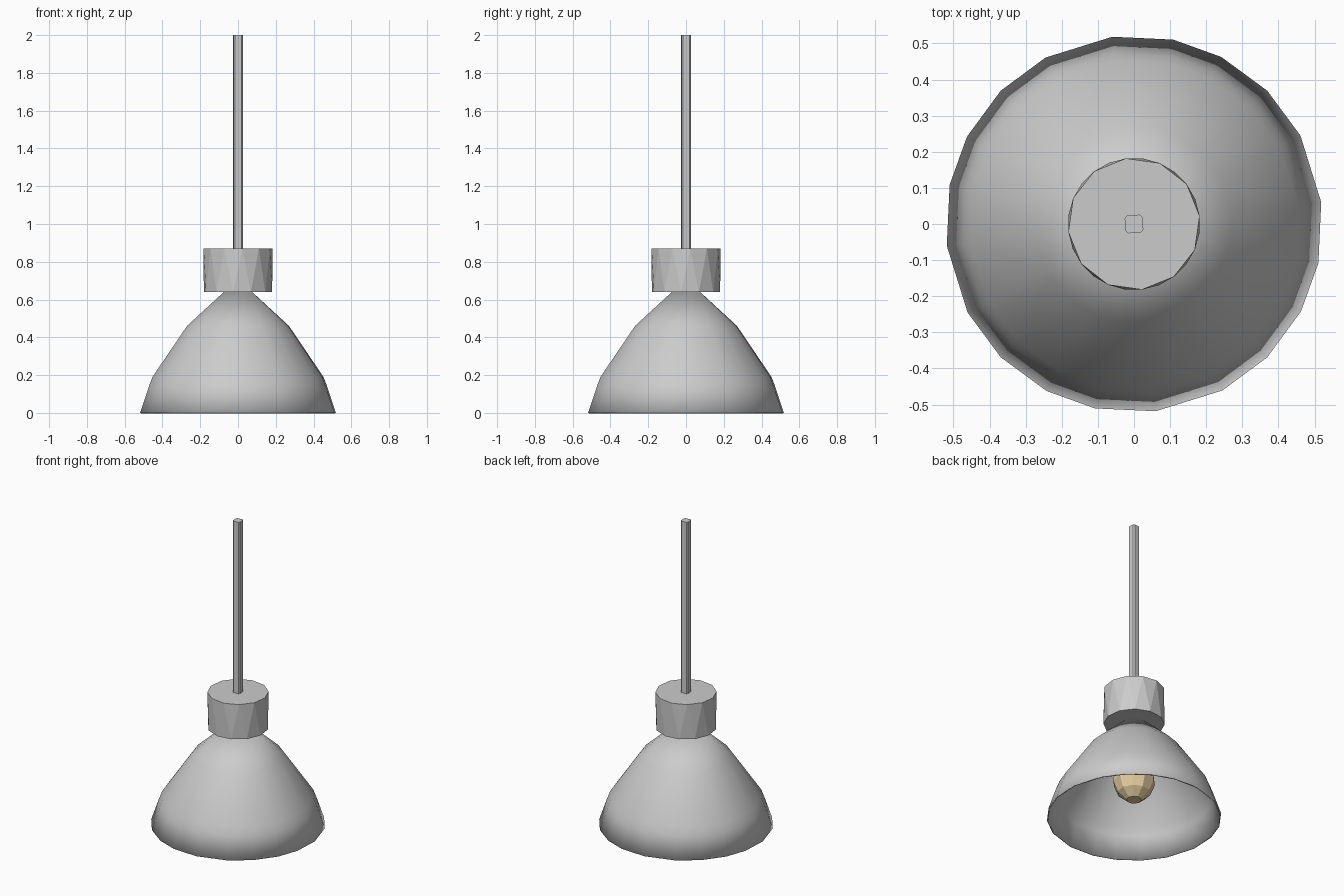
import bpy, bmesh
from math import cos, sin, radians

if "Cube" in bpy.data.objects:
    bpy.data.objects.remove(bpy.data.objects["Cube"])


def lathe(name, rings, cap_bottom=True, cap_top=True, smooth=False):
    """Skin a stack of rings; each ring is (radius, z, list of angles)."""
    bm = bmesh.new()
    loops = [[bm.verts.new((r * cos(radians(a)), r * sin(radians(a)), z)) for a in angles]
             for r, z, angles in rings]
    n = len(loops[0])
    for k in range(len(loops) - 1):
        lo, hi = loops[k], loops[k + 1]
        twisted = rings[k][2] != rings[k + 1][2]
        for i in range(n):
            j = (i + 1) % n
            if twisted:
                bm.faces.new((lo[i], lo[j], hi[i]))
                bm.faces.new((lo[j], hi[j], hi[i]))
            else:
                bm.faces.new((lo[i], lo[j], hi[j], hi[i]))
    if cap_bottom:
        bm.faces.new(loops[0][::-1])
    if cap_top:
        bm.faces.new(loops[-1])
    for f in bm.faces:
        f.smooth = smooth
    mesh = bpy.data.meshes.new(name)
    bm.to_mesh(mesh)
    bm.free()
    obj = bpy.data.objects.new(name, mesh)
    bpy.context.collection.objects.link(obj)
    return obj


def even(n, start=0.0):
    return [start + 360 * i / n for i in range(n)]


# Bell shade: thin smooth shell, 20 sides in four equal quarters
quarter = [6.6, 28.0, 45.0, 62.4, 78.0]
sides = [q + 90 * k for k in range(4) for q in quarter]
shade = lathe("shade", [(r, z, sides) for r, z in
              [(0.522, 0.0), (0.475, 0.14), (0.456, 0.19), (0.272, 0.46), (0.07, 0.645)]],
              cap_bottom=False, cap_top=False, smooth=True)
shell = shade.modifiers.new("shell", 'SOLIDIFY')
shell.thickness = 0.008
shell.offset = -1

# Socket cap: faceted drum with a twist between top and bottom
lathe("socket_cap", [(0.183, 0.64, even(12, -8)), (0.183, 0.87, even(12, 7))])

# Hanging rod: square with clipped corners
corners = [a + d for a in (50, 140, 230, 320) for d in (-10, 10)]
lathe("rod", [(0.03, 0.86, corners), (0.03, 2.0, corners)])

# Light bulb: faceted globe tapering to a neck inside the shade
bulb = lathe("bulb", [(r, z, even(10, 9)) for r, z in
             [(0.045, 0.118), (0.1, 0.165), (0.128, 0.235), (0.118, 0.31),
              (0.08, 0.40), (0.055, 0.48), (0.05, 0.64)]])
glow = bpy.data.materials.new("warm_glass")
glow.diffuse_color = (0.8, 0.62, 0.36, 1)
glow.use_nodes = True
glow.node_tree.nodes["Principled BSDF"].inputs["Base Color"].default_value = glow.diffuse_color
bulb.data.materials.append(glow)
